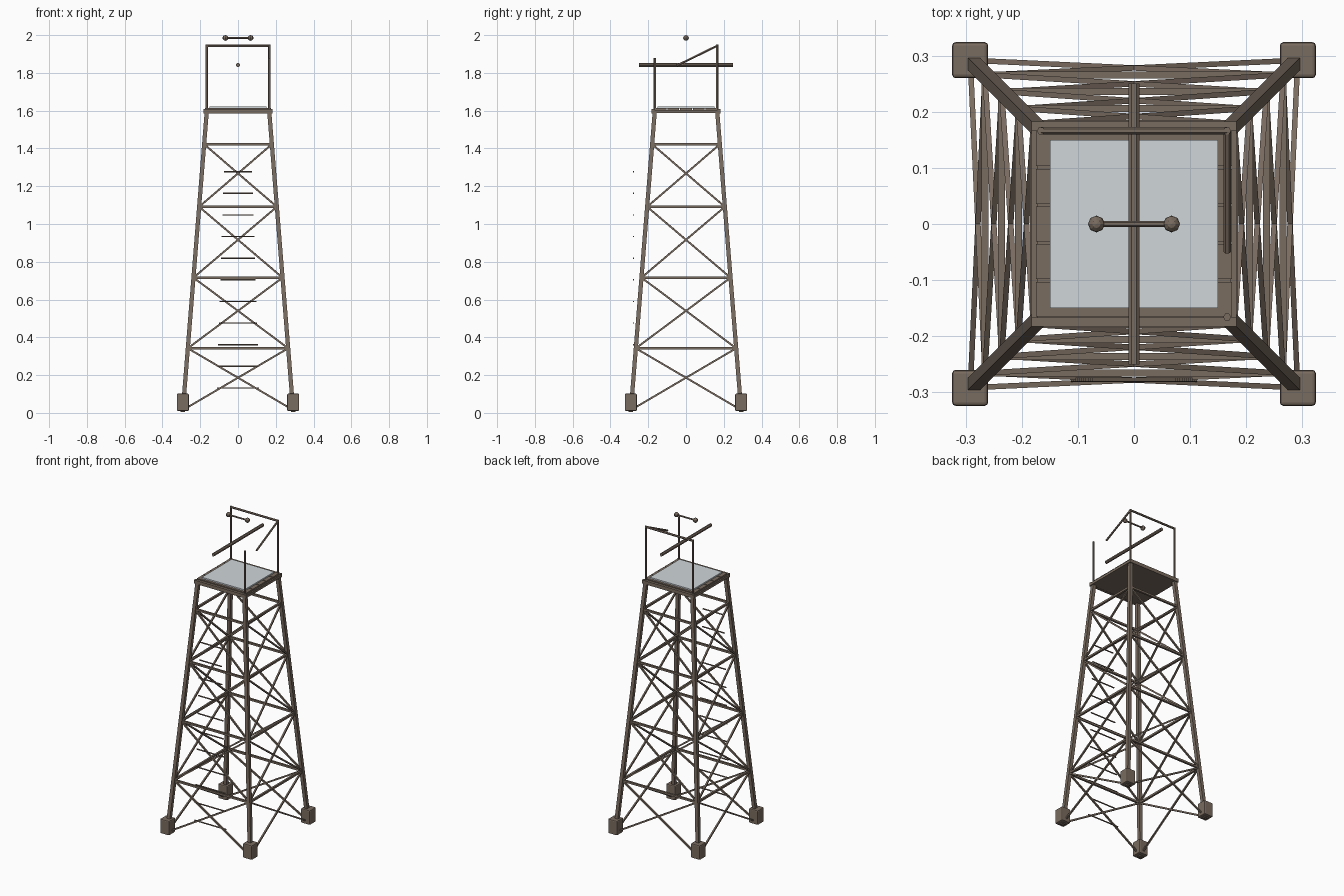
import bpy, bmesh
from math import pi
from mathutils import Vector, Matrix

cube = bpy.data.objects.get("Cube")
if cube:
    bpy.data.objects.remove(cube, do_unlink=True)


def material(name, rgb):
    m = bpy.data.materials.new(name)
    m.use_nodes = True
    m.diffuse_color = (*rgb, 1)
    m.node_tree.nodes["Principled BSDF"].inputs["Base Color"].default_value = (*rgb, 1)
    return m


WOOD = material("weathered_brown", (0.195, 0.15, 0.117))
SHEET = material("pale_grey_sheet", (0.63, 0.67, 0.7))


def finish(name, bm, mat):
    mesh = bpy.data.meshes.new(name)
    bm.to_mesh(mesh)
    bm.free()
    mesh.materials.append(mat)
    ob = bpy.data.objects.new(name, mesh)
    bpy.context.collection.objects.link(ob)
    return ob


def box(name, centre, size, mat=WOOD, bevel=0):
    bm = bmesh.new()
    bmesh.ops.create_cube(bm, size=1)
    bmesh.ops.scale(bm, vec=size, verts=bm.verts)
    bmesh.ops.translate(bm, vec=centre, verts=bm.verts)
    ob = finish(name, bm, mat)
    if bevel:
        mod = ob.modifiers.new("rounded_edges", "BEVEL")
        mod.width, mod.segments = bevel, 2
    return ob


def bar(name, a, b, radius, sides):
    """Straight prism from a to b, turned so that flat sides face outward."""
    a, b = Vector(a), Vector(b)
    d = b - a
    turn = d.to_track_quat("Z", "Y").to_matrix().to_4x4() @ Matrix.Rotation(pi / sides, 4, "Z")
    bm = bmesh.new()
    bmesh.ops.create_cone(bm, cap_ends=True, segments=sides, radius1=radius, radius2=radius,
                          depth=d.length, matrix=Matrix.Translation((a + b) / 2) @ turn)
    return finish(name, bm, WOOD)


def spread(z):
    """Distance of the leg centre line from the middle at height z."""
    return 0.293 - 0.08 * z


# Leaning square legs on block feet
LEG_FOOT, LEG_TOP = 0.004, 1.59
for sx, sy, corner in ((-1, -1, "front_right"), (1, -1, "front_left"),
                       (-1, 1, "back_right"), (1, 1, "back_left")):
    bm = bmesh.new()
    bmesh.ops.create_cube(bm, size=1)
    for v in bm.verts:
        z = LEG_TOP if v.co.z > 0 else LEG_FOOT
        v.co = (sx * spread(z) + v.co.x * 0.022, sy * spread(z) + v.co.y * 0.022, z)
    finish(corner + "_leg", bm, WOOD)
    box(corner + "_foot", (sx * 0.292, sy * 0.292, 0.056), (0.064, 0.064, 0.092), bevel=0.006)

# Horizontal girts and crossed braces on the four sides
levels = [0.015, 0.342, 0.716, 1.091, 1.422]
for side, turns in (("front", 0), ("left", 1), ("back", 2), ("right", 3)):
    rot = Matrix.Rotation(turns * pi / 2, 3, "Z")

    def at(sx, z):
        return rot @ Vector((sx * spread(z), -spread(z), z))

    for z in levels[1:]:
        bar(side + "_girt", at(-1, z), at(1, z), 0.0088, 4)
    for low, high in zip(levels, levels[1:]):
        for s in (-1, 1):
            bar(side + "_cross_brace", at(s, low), at(-s, high), 0.0068, 4)

# Ladder rungs
RUNGS = 11
for i in range(RUNGS):
    t = i / (RUNGS - 1)
    half = 0.112 - 0.037 * t
    z = 0.132 + 1.145 * t
    bar("ladder_rung", (-half, -0.278, z), (half, -0.278, z), 0.004, 6)

# Platform: base, rim, planks and sheet
box("platform_base", (0, 0, 1.592), (0.35, 0.35, 0.01))
for s in (-1, 1):
    box("platform_side_rim", (s * 0.177, 0, 1.595), (0.012, 0.366, 0.016))
    box("platform_end_rim", (0, s * 0.175, 1.597), (0.366, 0.016, 0.022))
for i in range(-2, 3):
    box("deck_plank", (0, i * 0.067, 1.605), (0.35, 0.062, 0.016))
box("deck_sheet", (0, 0, 1.617), (0.3, 0.3, 0.009), SHEET)

# Guard posts, top rail and the loose sloping rail
P, TOP = 0.166, 1.944
for x in (-P, P):
    bar("tall_post", (x, P, 1.6), (x, P, TOP + 0.005), 0.007, 6)
bar("short_post", (P, -P, 1.6), (P, -P, 1.88), 0.007, 6)
bar("top_rail", (-P, P, TOP), (P, P, TOP), 0.0065, 6)
bar("sloping_rail", (P, P, TOP), (P, -0.05, 1.838), 0.0065, 6)

# Long pole over the deck and the small bar with knobs
bar("long_pole", (0, -0.25, 1.842), (0, 0.25, 1.842), 0.0105, 8)
bar("knob_bar", (-0.067, 0, 1.985), (0.067, 0, 1.985), 0.005, 6)
for s in (-1, 1):
    bm = bmesh.new()
    bmesh.ops.create_uvsphere(bm, u_segments=8, v_segments=6, radius=0.015,
                              matrix=Matrix.Translation((s * 0.067, 0, 1.985)))
    finish("knob", bm, WOOD)
